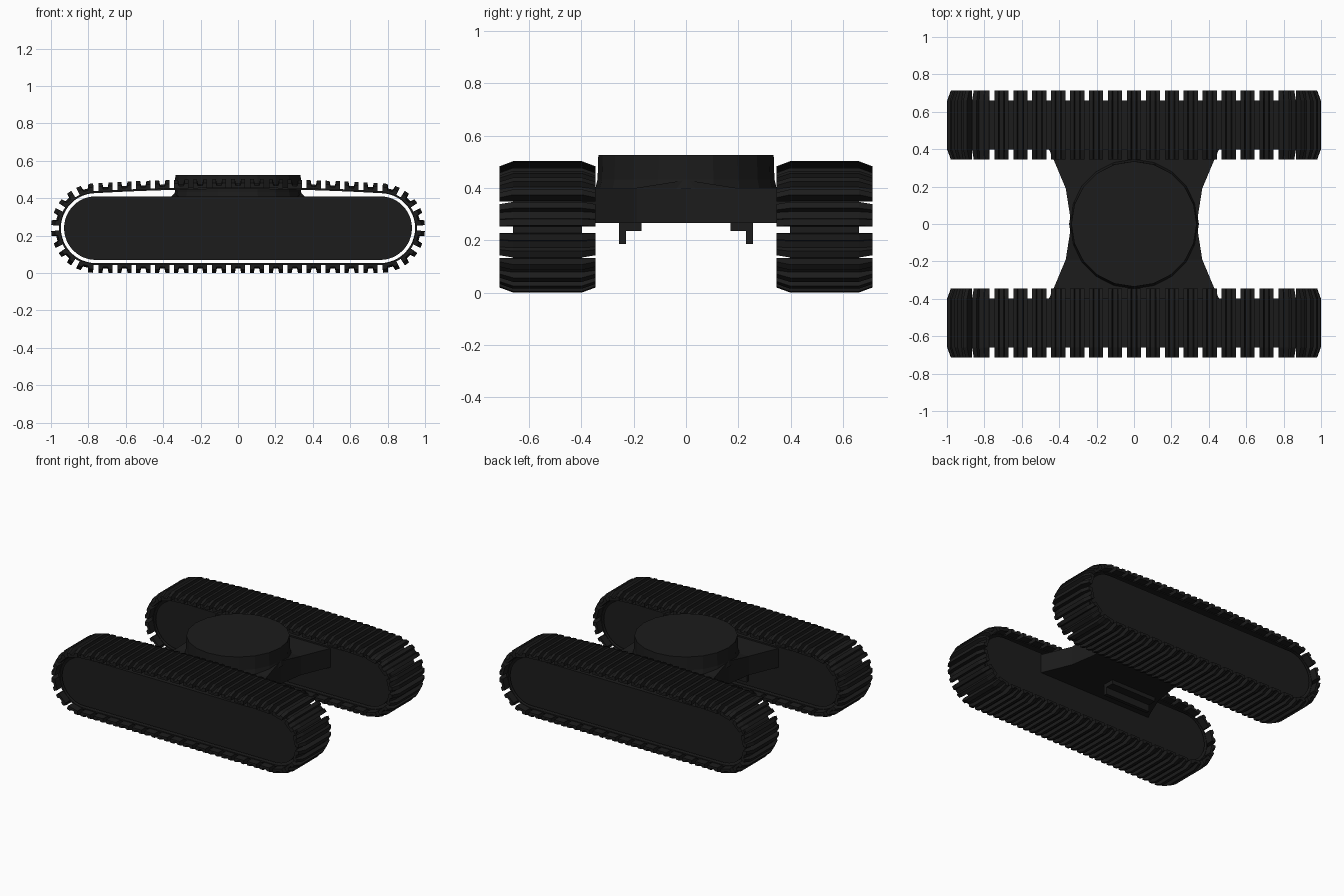
import bpy, bmesh
from math import sin, cos, pi
from mathutils import Vector

cube = bpy.data.objects.get("Cube")
if cube:
    bpy.data.objects.remove(cube)

black = bpy.data.materials.new("matte_black")
black.use_nodes = True
colour = (0.0113, 0.0113, 0.0113, 1)
black.diffuse_color = colour
black.node_tree.nodes["Principled BSDF"].inputs["Base Color"].default_value = colour


def finish(name, bm):
    bmesh.ops.recalc_face_normals(bm, faces=bm.faces)
    mesh = bpy.data.meshes.new(name)
    bm.to_mesh(mesh)
    bm.free()
    mesh.materials.append(black)
    obj = bpy.data.objects.new(name, mesh)
    bpy.context.collection.objects.link(obj)


def loft(bm, rings, closed=False):
    """Skin a list of equally long point rings, capping the ends unless closed."""
    rows = [[bm.verts.new(p) for p in ring] for ring in rings]
    pairs = list(zip(rows, rows[1:])) + ([(rows[-1], rows[0])] if closed else [])
    for a, b in pairs:
        for i in range(len(a)):
            j = (i + 1) % len(a)
            bm.faces.new((a[i], a[j], b[j], b[i]))
    if not closed:
        bm.faces.new(rows[0])
        bm.faces.new(rows[-1])


def box(bm, x, y, z):
    loft(bm, [[(x[0], y[0], h), (x[1], y[0], h), (x[1], y[1], h), (x[0], y[1], h)] for h in z])


# Track geometry: two end wheels joined by straight runs
HUB_X, HUB_Z = 0.76, 0.24
INNER, OUTER = 0.345, 0.713
CORE_IN, CORE_OUT = 0.398, 0.66
PADS = 42
CROWN = 0.022


def loop_points(radius, crown, steps=24):
    """Anticlockwise outline, starting at the bottom centre."""
    right = [(HUB_X + radius * cos(a), HUB_Z + radius * sin(a))
             for a in (-pi / 2 + pi * i / steps for i in range(steps + 1))]
    top = []
    if crown:
        for i in range(1, 12):
            x = HUB_X * (1 - i / 6)
            top.append((x, HUB_Z + radius + crown * (1 - (x / HUB_X) ** 2)))
    left = [(-x, z) for x, z in reversed(right)]
    return [Vector((x, 0, z)) for x, z in [(0, HUB_Z - radius)] + right + top + left]


pad_foot, pad_tip = loop_points(0.193, CROWN), loop_points(0.24, CROWN)
spans = [(b - a).length for a, b in zip(pad_foot, pad_foot[1:] + pad_foot[:1])]


def on_track(s, h):
    """Point at arc length s, with h from 0 on the belt to 1 at the tread."""
    s %= sum(spans)
    k = 0
    while k < len(spans) - 1 and s > spans[k]:
        s -= spans[k]
        k += 1
    t, n = s / spans[k], (k + 1) % len(spans)
    foot = pad_foot[k].lerp(pad_foot[n], t)
    return foot.lerp(pad_tip[k].lerp(pad_tip[n], t), h)


def make_track(side, label):
    # Solid track frame with rounded ends
    bm = bmesh.new()
    outline = loop_points(0.17, 0)
    loft(bm, [[(p.x, side * y, p.z) for p in outline] for y in (CORE_IN, CORE_OUT)])
    finish(label + "_track_frame", bm)

    # Thin continuous belt
    bm = bmesh.new()
    rings = [[(a.x, side * CORE_IN, a.z), (a.x, side * CORE_OUT, a.z),
              (b.x, side * CORE_OUT, b.z), (b.x, side * CORE_IN, b.z)]
             for a, b in zip(loop_points(0.187, CROWN), loop_points(0.198, CROWN))]
    loft(bm, rings, closed=True)
    finish(label + "_track_belt", bm)

    # Tread pads: twin ribs with a groove between, sloped down at both ends
    bm = bmesh.new()
    half_profile = [(0.038, 0), (0.038, 1), (0.017, 1), (0.012, 0.5)]
    profile = half_profile + [(-u, h) for u, h in reversed(half_profile)]
    stations = [(INNER, 0.58), (CORE_IN, 1), (CORE_OUT, 1), (OUTER, 0.58)]
    for i in range(PADS):
        s = i * sum(spans) / PADS
        loft(bm, [[on_track(s + u, h * height) + Vector((0, side * y, 0)) for u, h in profile]
                  for y, height in stations])
    finish(label + "_track_pads", bm)


make_track(1, "rear")
make_track(-1, "front")

# Waisted carriage body with a slight central ridge
bm = bmesh.new()
sections = [(-0.4, 0.455, 0.40), (-0.345, 0.43, 0.40), (-0.19, 0.365, 0.40), (0, 0.335, 0.43),
            (0.19, 0.365, 0.40), (0.345, 0.43, 0.40), (0.4, 0.455, 0.40)]
loft(bm, [[(-w, y, 0.265), (w, y, 0.265), (w, y, top), (-w, y, top)] for y, w, top in sections])
finish("carriage_body", bm)


# Round turntable on a low collar
def disc(name, levels, sides=20):
    bm = bmesh.new()
    loft(bm, [[(r * cos(2 * pi * i / sides), r * sin(2 * pi * i / sides), z)
               for i in range(sides)] for r, z in levels])
    finish(name, bm)


disc("turntable_collar", [(0.347, 0.395), (0.338, 0.432)])
disc("turntable", [(0.338, 0.43), (0.335, 0.525)])

# Angle brackets under the body
for side, label in ((1, "rear"), (-1, "front")):
    bm = bmesh.new()
    for near, far, z in ((0.17, 0.255, (0.235, 0.27)), (0.23, 0.255, (0.185, 0.235))):
        box(bm, (-0.32, 0.04), (side * near, side * far), z)
    finish(label + "_underside_bracket", bm)
